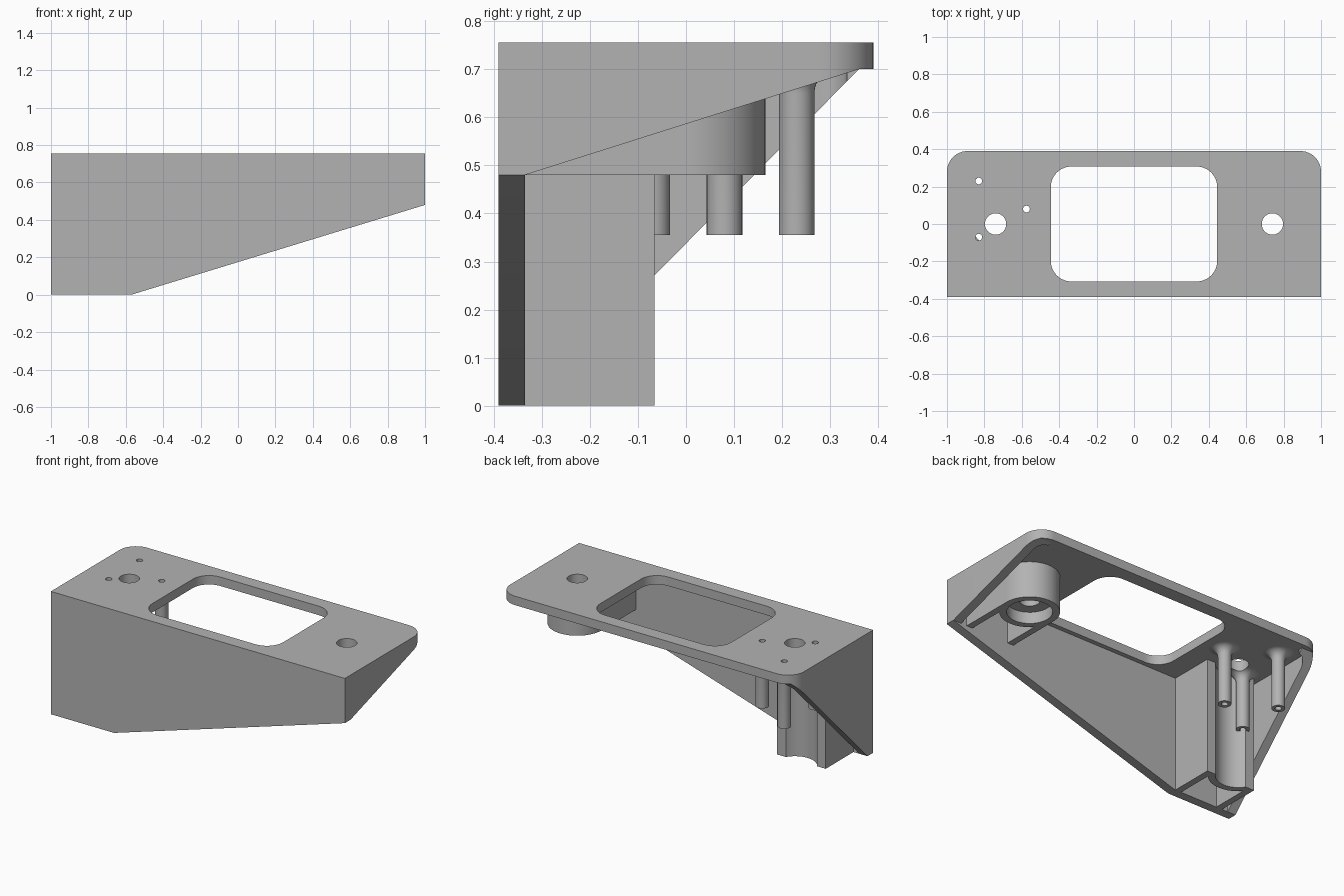
import bpy, bmesh
from math import sin, cos, pi

cube = bpy.data.objects.get("Cube")
if cube:
    bpy.data.objects.remove(cube, do_unlink=True)

# One grey plastic for everything
grey = bpy.data.materials.new("grey_plastic")
grey.use_nodes = True
grey.diffuse_color = (0.45, 0.45, 0.45, 1)
grey.node_tree.nodes["Principled BSDF"].inputs["Base Color"].default_value = grey.diffuse_color

# Shared dimensions
FRONT, BACK, WALL = -0.39, 0.39, 0.055
TOP, UNDER = 0.755, 0.70
CORNER = 0.11
BOSS_X, BOSS_R, BORE_R, SCREW_R = 0.74, 0.165, 0.125, 0.057
POST_R, PIN_R, FLARE = 0.037, 0.018, 0.05
POSTS = [(-0.83, 0.23), (-0.83, -0.07), (-0.575, 0.08)]


def arc(cx, cy, r, start, end, n=12):
    steps = [start + (end - start) * i / n for i in range(n + 1)]
    return [(cx + r * cos(a), cy + r * sin(a)) for a in steps]


def circle(cx, cy, r, n=48):
    return arc(cx, cy, r, 0, 2 * pi, n)[:-1]


def make_object(name, bm):
    bmesh.ops.recalc_face_normals(bm, faces=bm.faces)
    mesh = bpy.data.meshes.new(name)
    bm.to_mesh(mesh)
    bm.free()
    mesh.materials.append(grey)
    obj = bpy.data.objects.new(name, mesh)
    bpy.context.collection.objects.link(obj)
    return obj


def prism(name, outline, lo, hi, axis="z"):
    """Extrude a 2D outline along the given axis."""
    place = {"x": lambda a, b, c: (c, a, b),
             "y": lambda a, b, c: (a, c, b),
             "z": lambda a, b, c: (a, b, c)}[axis]
    bm = bmesh.new()
    rings = [[bm.verts.new(place(a, b, c)) for a, b in outline] for c in (lo, hi)]
    for ring in rings:
        bm.faces.new(ring)
    for i in range(len(outline)):
        j = i - 1
        bm.faces.new((rings[0][j], rings[0][i], rings[1][i], rings[1][j]))
    return make_object(name, bm)


def rect(x0, x1, y0, y1):
    return [(x0, y0), (x1, y0), (x1, y1), (x0, y1)]


def boolean(obj, tool, operation="DIFFERENCE"):
    mod = obj.modifiers.new("cut", "BOOLEAN")
    mod.operation, mod.solver, mod.object = operation, "EXACT", tool
    bpy.ops.object.select_all(action="DESELECT")
    bpy.context.view_layer.objects.active = obj
    obj.select_set(True)
    bpy.ops.object.modifier_apply(modifier=mod.name)
    bpy.data.objects.remove(tool, do_unlink=True)


def drill(obj, x, y, r):
    boolean(obj, prism("drill", circle(x, y, r), -1, 1))


# Top plate with rounded back corners, window and screw holes
ax, ay = 1 - CORNER, BACK - CORNER
plate = prism("top_plate", [(-1, FRONT), (1, FRONT)] + arc(ax, ay, CORNER, 0, pi / 2)
              + arc(-ax, ay, CORNER, pi / 2, pi), UNDER, TOP)
wx, wy = 0.445 - CORNER, 0.307 - CORNER
window = []
for k, (sx, sy) in enumerate([(1, 1), (-1, 1), (-1, -1), (1, -1)]):
    window += arc(sx * wx, sy * wy, CORNER, k * pi / 2, (k + 1) * pi / 2)
boolean(plate, prism("window_cutter", window, 0, 1))
for side in (-1, 1):
    drill(plate, side * BOSS_X, 0, SCREW_R)
for x, y in POSTS:
    drill(plate, x, y, PIN_R)

# Front wall with its slanted lower edge
inner = FRONT + WALL
front = prism("front_wall", [(-1, 0), (-0.57, 0), (1, 0.48), (1, UNDER), (-1, UNDER)],
              FRONT, inner, "y")

# Side walls follow the rounded corner and taper up to the back
sides = []
for name, s, low in (("left_side_wall", 1, 0.48), ("right_side_wall", -1, 0)):
    outline = ([(1, inner)] + arc(ax, ay, CORNER, 0, pi / 2)
               + arc(ax, ay, CORNER - WALL, pi / 2, 0) + [(1 - WALL, inner)])
    wall = prism(name, [(s * x, y) for x, y in outline], -0.1, 1)
    taper = [(inner - 0.1, low), (inner, low), (0.36, UNDER), (inner - 0.1, UNDER)]
    boolean(wall, prism("taper", taper, -2, 2, "x"), "INTERSECT")
    sides.append(wall)


# U-shaped screw bosses: two ribs to the front wall and a round socket
def boss(name, cx, bottom):
    obj = prism(name, [(cx - BOSS_R, inner), (cx + BOSS_R, inner)]
                + arc(cx, 0, BOSS_R, 0, pi, 32), bottom, UNDER)
    pocket = prism("pocket", [(cx + BORE_R, inner - 0.1), (cx + BORE_R, -0.108)]
                   + arc(cx, 0, BOSS_R, -0.227 * pi, -0.773 * pi, 24)
                   + [(cx - BORE_R, -0.108), (cx - BORE_R, inner - 0.1)], -1, 2)
    boolean(obj, pocket)
    return obj


short_boss = boss("left_screw_boss", BOSS_X, 0.48)
boolean(short_boss, prism("socket", circle(BOSS_X, 0, BORE_R), 0, 0.55))
drill(short_boss, BOSS_X, 0, SCREW_R)

tall_boss = boss("right_screw_channel", -BOSS_X, 0)
drill(tall_boss, -BOSS_X, 0, BORE_R)
boolean(tall_boss, prism("back_cutter", rect(-1, -0.4, -0.065, 1), -1, 2))

# Hollow mounting posts with a flared root under the plate
root = arc(POST_R + FLARE, UNDER - FLARE, FLARE, pi, pi / 2, 8)
profile = [(PIN_R, 0.355), (POST_R, 0.355)] + root + [(PIN_R, UNDER)]
posts = []
for i, (x, y) in enumerate(POSTS):
    bm = bmesh.new()
    n = 32
    rings = [[bm.verts.new((x + r * cos(2 * pi * k / n), y + r * sin(2 * pi * k / n), z))
              for r, z in profile] for k in range(n)]
    for k in range(n):
        for j in range(len(profile)):
            bm.faces.new((rings[k - 1][j - 1], rings[k][j - 1], rings[k][j], rings[k - 1][j]))
    post = make_object(f"mounting_post_{i + 1}", bm)
    drill(post, -BOSS_X, 0, SCREW_R) if i == 1 else None
    posts.append(post)

# Smooth the round surfaces, keep the edges sharp
bpy.ops.object.select_all(action="DESELECT")
for obj in [plate, front, short_boss, tall_boss] + sides + posts:
    obj.select_set(True)
bpy.context.view_layer.objects.active = plate
bpy.ops.object.shade_smooth_by_angle(angle=pi / 6)
